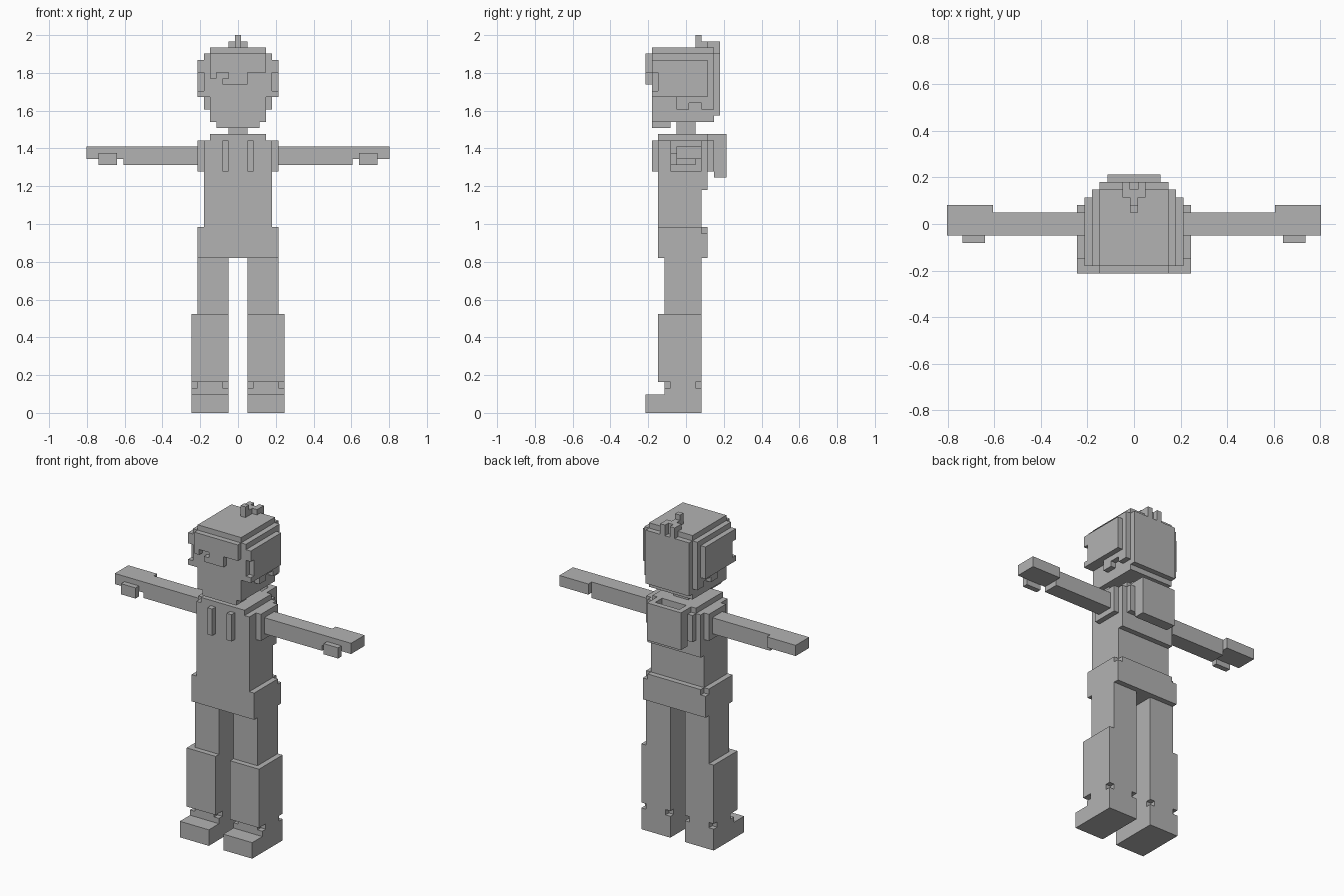
import bpy, bmesh

U = 2 / 61  # one block; the figure is 61 blocks tall

grey = bpy.data.materials.new("plain grey")
grey.diffuse_color = (0.45, 0.45, 0.45, 1)


def part(name, boxes, mirror=False):
    """Make one object from boxes (x0, x1, y0, y1, z0, z1) given in blocks."""
    bm = bmesh.new()
    for x0, x1, y0, y1, z0, z1 in boxes:
        spans = [(x0, x1)] + ([(-x1, -x0)] if mirror else [])
        for a, b in spans:
            verts = bmesh.ops.create_cube(bm, size=1)["verts"]
            for v in verts:
                v.co = ((a + (v.co.x + 0.5) * (b - a)) * U,
                        (y0 + (v.co.y + 0.5) * (y1 - y0)) * U,
                        (z0 + (v.co.z + 0.5) * (z1 - z0)) * U)
    mesh = bpy.data.meshes.new(name)
    bm.to_mesh(mesh)
    bm.free()
    mesh.materials.append(grey)
    obj = bpy.data.objects.new(name, mesh)
    bpy.context.collection.objects.link(obj)
    return obj


# Legs: the ankle band is a cross so its four corners are notched
part("shoes", [(1.5, 7.5, -6.5, 2.5, 0, 3), (1.5, 7.5, -3.5, 2.5, 3, 4)], True)
part("ankles", [(2.5, 6.5, -3.5, 2.5, 4, 5), (1.5, 2.5, -2.5, 1.5, 4, 5),
                (6.5, 7.5, -2.5, 1.5, 4, 5)], True)
part("lower_legs", [(1.5, 7.5, -4.5, 2.5, 5, 16)], True)
part("upper_legs", [(1.5, 6.5, -3.5, 2.5, 16, 25)], True)

# Hips with notched rear top corners
part("hips", [(-6.5, 6.5, -4.5, 3.5, 25, 29), (-6.5, 6.5, -4.5, 2.5, 29, 30),
              (-5.5, 5.5, 2.5, 3.5, 29, 30)])

# Torso and collar
part("torso", [(-5.5, 5.5, -4.5, 2.5, 30, 44)])
part("upper_back", [(-5.5, 5.5, 2.5, 3.5, 36, 44)])
part("collar", [(-4.5, 4.5, -4.5, 3.5, 44, 45)])
part("chest_straps", [(1.5, 2.5, -5.5, -4.5, 39, 44)], True)
part("shoulder_patches", [(5.5, 6.5, -2.5, 2.5, 39, 44)], True)

# Backpack with an open top
part("back_straps", [(-4.5, 4.5, 3.5, 4.5, 39, 43)])
part("strap_tops", [(3.5, 4.5, 3.5, 4.5, 43, 44)], True)
part("backpack", [(-3.5, 3.5, 4.5, 6.5, 38, 43), (-3.5, 3.5, 5.5, 6.5, 43, 45)])
part("backpack_rim", [(2.5, 3.5, 3.5, 5.5, 43, 45)], True)

# Arms
part("arms", [(6.5, 18.5, -1.5, 1.5, 40, 43)], True)
part("hands", [(18.5, 24.5, -1.5, 2.5, 41, 43)], True)
part("thumbs", [(19.5, 22.5, -2.5, -1.5, 40, 42)], True)

# Neck and head
part("neck", [(-1.5, 1.5, -1.5, 1.5, 45, 47)])
part("chin", [(-3.5, 3.5, -5.5, -2.5, 46, 47)])
part("head", [(-4.5, 4.5, -5.5, 4.5, 47, 59)])

# Hair: side layers with a stepped lower edge, back plate and fringe
part("side_hair", [(4.5, 5.5, -5.5, 4.5, 51, 58), (4.5, 5.5, -1.5, 0.5, 49, 51),
                   (4.5, 5.5, 0.5, 2.5, 50, 51), (4.5, 5.5, 2.5, 4.5, 49, 51)], True)
part("outer_side_hair", [(5.5, 6.5, -4.5, 3.5, 51, 57), (5.5, 6.5, -5.5, -4.5, 51, 52),
                         (5.5, 6.5, -5.5, -4.5, 55, 57)], True)
part("back_hair", [(-4.5, 4.5, 4.5, 5.5, 48, 58)])
part("fringe", [(-4.5, 4.5, -6.5, -5.5, 55, 58), (-4.5, -3.5, -6.5, -5.5, 54, 55),
                (-1.5, 1.5, -6.5, -5.5, 53, 55), (-2.5, -1.5, -6.5, -5.5, 53, 54)])

# Tuft on the crown
part("tuft", [(-0.5, 0.5, 1.5, 2.5, 59, 61), (-0.5, 0.5, 2.5, 4.5, 59, 60)])
part("tuft_sides", [(0.5, 1.5, 3.5, 4.5, 59, 60), (0.5, 1.5, 4.5, 5.5, 58, 60)], True)
